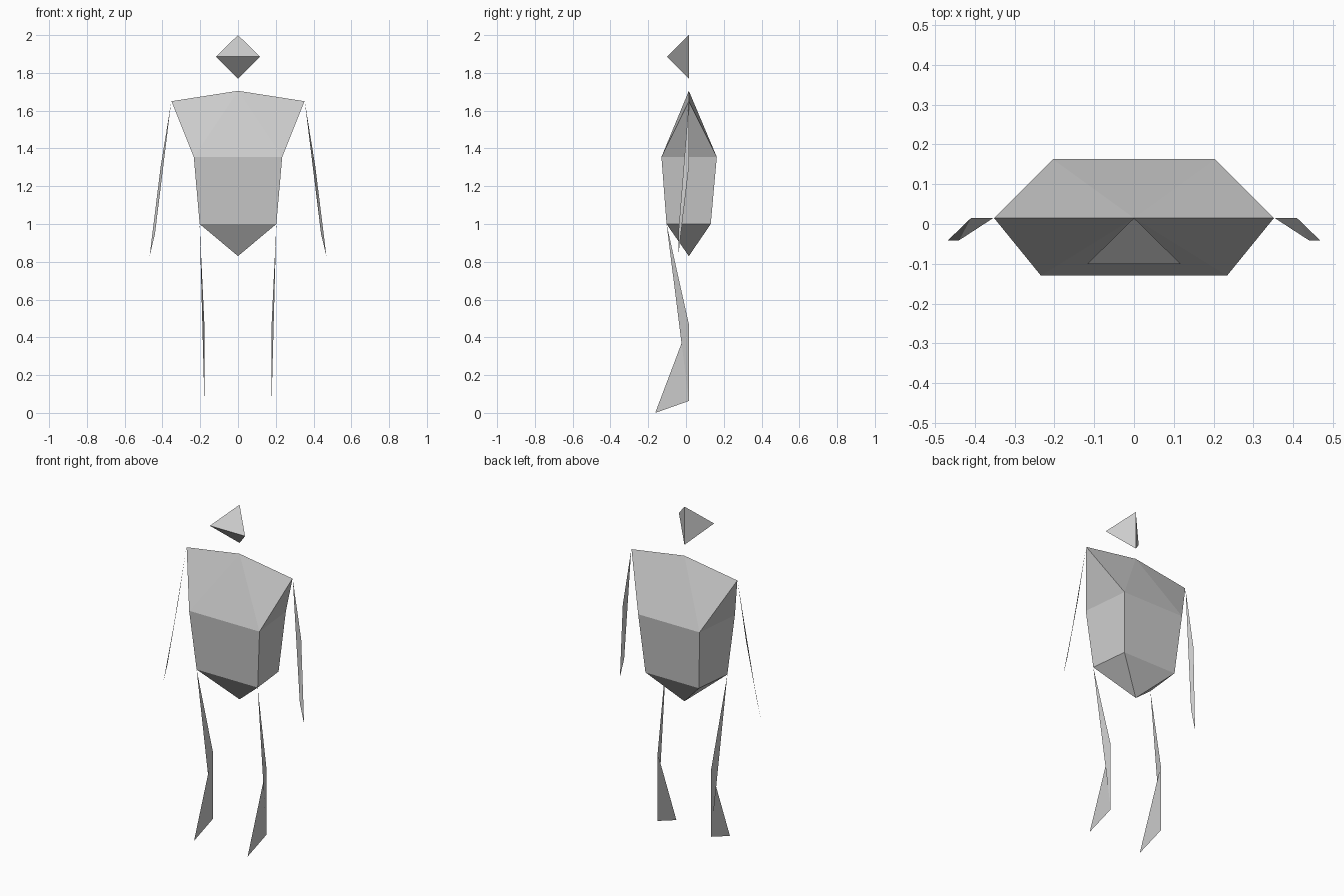
import bpy, bmesh

if "Cube" in bpy.data.objects:
    bpy.data.objects.remove(bpy.data.objects["Cube"])

MID = 0.015  # y of the ridge plane that the body is built around


def make(name, verts, faces, mirror=False):
    mesh = bpy.data.meshes.new(name)
    mesh.from_pydata(verts, [], faces)
    bm = bmesh.new()
    bm.from_mesh(mesh)
    bmesh.ops.recalc_face_normals(bm, faces=bm.faces)
    bm.to_mesh(mesh)
    bm.free()
    obj = bpy.data.objects.new(name, mesh)
    bpy.context.collection.objects.link(obj)
    if mirror:
        mod = obj.modifiers.new("Mirror", 'MIRROR')
        mod.use_axis[0] = True
        mod.use_mirror_merge = False
    return obj


def ring(front_x, front_y, back_x, back_y, z):
    return [(-front_x, front_y, z), (front_x, front_y, z),
            (back_x, back_y, z), (-back_x, back_y, z)]


# Head: tetrahedron with a vertical back edge and a horizontal front edge
make("head",
     [(0, MID, 2.0), (0, MID, 1.77), (-0.117, -0.10, 1.886), (0.117, -0.10, 1.886)],
     [(0, 2, 3), (1, 3, 2), (0, 1, 2), (0, 3, 1)])

# Torso: neck, pelvis tip, shoulders, then chest and hip rings
verts = [(0, MID, 1.705), (0, MID, 0.83), (-0.352, MID, 1.65), (0.352, MID, 1.65)]
verts += ring(0.234, -0.13, 0.204, 0.163, 1.355)
verts += ring(0.203, -0.103, 0.178, 0.131, 1.0)
faces = [(0, 4, 5), (0, 7, 6),                          # chest and upper back
         (0, 2, 4), (0, 3, 5), (0, 2, 7), (0, 3, 6),    # shoulder slopes
         (2, 4, 7), (3, 5, 6)]                          # armpits
for i in range(4):
    j = (i + 1) % 4
    faces += [(4 + i, 4 + j, 8 + j, 8 + i), (8 + i, 8 + j, 1)]
make("torso", verts, faces)

# Arms: thin flat blades bent at the elbow
make("arms",
     [(0.354, MID, 1.645), (0.41, MID, 1.30), (0.468, -0.041, 0.83), (0.44, -0.041, 0.945)],
     [(0, 1, 3), (1, 2, 3)], mirror=True)

# Legs: a thigh blade and a shin-and-foot blade sharing the back edge
make("legs",
     [(0.203, -0.103, 1.0), (0.178, MID, 0.47), (0.178, MID, 0.063), (0.178, -0.163, 0.0)],
     [(0, 1, 2), (1, 2, 3)], mirror=True)
